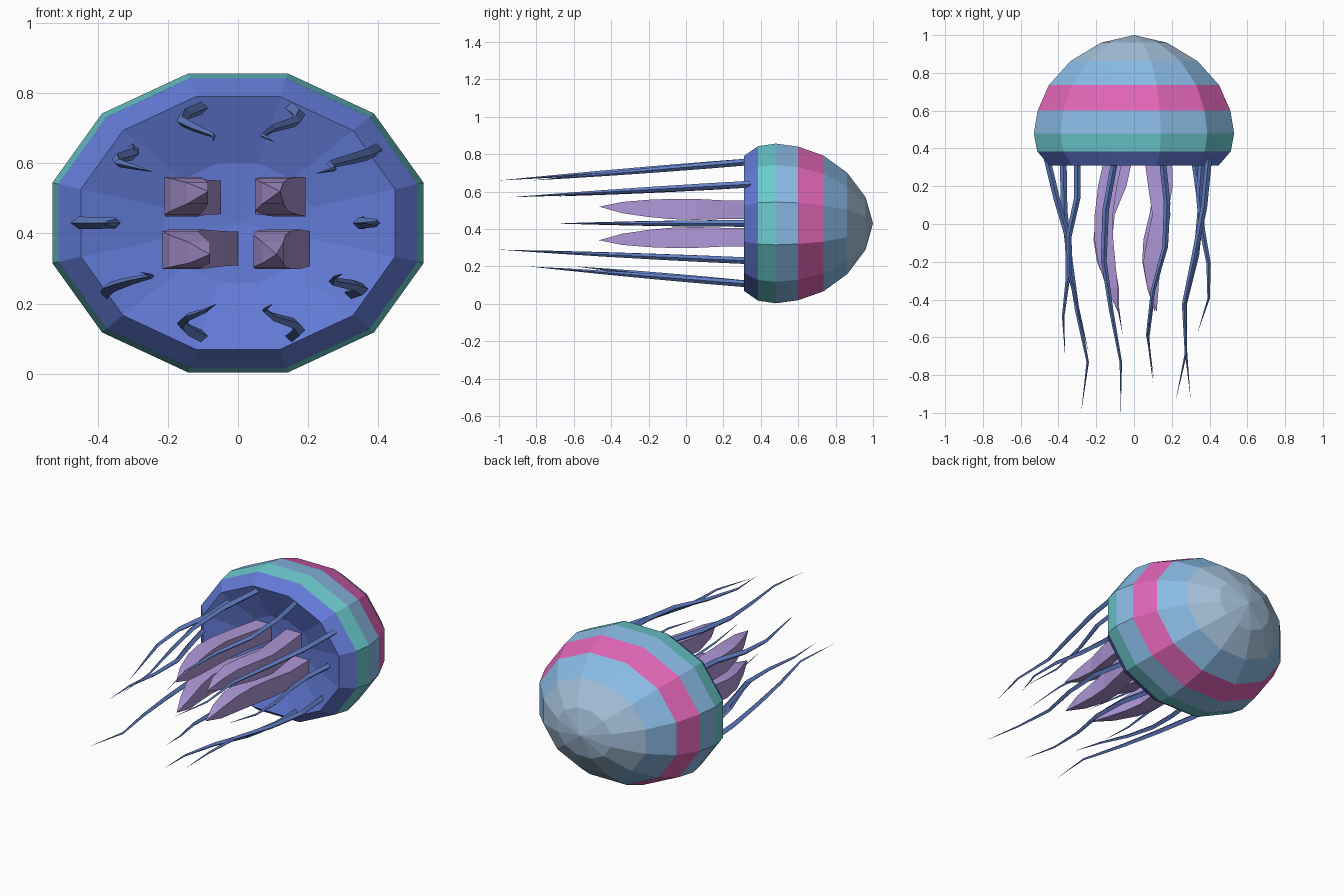
import bpy, bmesh, math

if "Cube" in bpy.data.objects:
    bpy.data.objects.remove(bpy.data.objects["Cube"])

CZ = 0.43            # height of the bell axis
RX, RZ = 0.549, 0.442  # bell ellipse radii
SIDES = 12


def material(name, hex_code):
    def lin(c):
        return c / 12.92 if c <= 0.04045 else ((c + 0.055) / 1.055) ** 2.4
    m = bpy.data.materials.new(name)
    rgb = [lin(int(hex_code[i:i + 2], 16) / 255) for i in (0, 2, 4)]
    m.diffuse_color = (*rgb, 1)
    m.use_nodes = True
    m.node_tree.nodes["Principled BSDF"].inputs["Base Color"].default_value = m.diffuse_color
    return m


GREY = material("pale grey blue", "A6C2DC")
SKY = material("sky blue", "8ABBE6")
PINK = material("pink", "E266B8")
TEAL = material("teal", "6CCBD0")
INDIGO = material("indigo", "627AD6")
STEEL = material("tentacle blue", "6583CC")
LILAC = material("lilac", "AF98D8")


def loft(name, rings, mats, band=None):
    """Skin a list of rings; a ring of one point closes the form to a tip."""
    bm = bmesh.new()
    vs = [[bm.verts.new(p) for p in r] for r in rings]
    for k, (a, b) in enumerate(zip(vs, vs[1:])):
        n = max(len(a), len(b))
        for i in range(n):
            j = (i + 1) % n
            if len(a) == 1:
                quad = [a[0], b[j], b[i]]
            elif len(b) == 1:
                quad = [a[i], a[j], b[0]]
            else:
                quad = [a[i], a[j], b[j], b[i]]
            f = bm.faces.new(quad)
            f.material_index = band[k] if band else 0
    if len(vs[0]) > 1:
        bm.faces.new(vs[0])
    bmesh.ops.recalc_face_normals(bm, faces=bm.faces[:])
    me = bpy.data.meshes.new(name)
    bm.to_mesh(me)
    bm.free()
    for m in mats:
        me.materials.append(m)
    ob = bpy.data.objects.new(name, me)
    bpy.context.collection.objects.link(ob)
    return ob


# Bell: profile of (y, scale) from the apex round the rim to the hollow underside
profile = [(1.0, 0), (0.96, 0.33), (0.862, 0.635), (0.735, 0.85), (0.60, 0.962),
           (0.48, 1.0), (0.385, 0.967), (0.31, 0.845), (0.385, 0.40), (0.40, 0)]
rings = []
for y, s in profile:
    if s == 0:
        rings.append([(0, y, CZ)])
        continue
    angles = [math.radians(15 + 360 / SIDES * i) for i in range(SIDES)]
    rings.append([(RX * s * math.cos(t), y, CZ + RZ * s * math.sin(t)) for t in angles])
loft("bell", rings, [GREY, SKY, PINK, TEAL, INDIGO], [0, 0, 1, 2, 1, 3, 4, 4, 4])


# Oral arms: rectangular, swaying sideways and tapering to a tip
arm_y = [0.385, 0.2, 0.05, -0.08, -0.2, -0.34, -0.465]
arm_half = [(0.05, 0.048), (0.05, 0.05), (0.048, 0.056), (0.05, 0.054),
            (0.046, 0.046), (0.03, 0.03), (0, 0)]
arms = {
    "upper_left_arm": (1, [-0.10, -0.14, -0.16, -0.16, -0.145, -0.115, -0.085]),
    "lower_left_arm": (-1, [-0.05, -0.09, -0.15, -0.165, -0.15, -0.11, -0.08]),
    "upper_right_arm": (1, [0.10, 0.125, 0.145, 0.12, 0.095, 0.10, 0.12]),
    "lower_right_arm": (-1, [0.15, 0.155, 0.13, 0.10, 0.09, 0.10, 0.11]),
}
for name, (side, xs) in arms.items():
    rings = []
    for k, (x, y, (hx, hz)) in enumerate(zip(xs, arm_y, arm_half)):
        z = CZ + side * (0.073 + 0.017 * (k / 6) ** 2)
        if hx == 0:
            rings.append([(x, y, z)])
        else:
            rings.append([(x + a * hx, y, z + b * hz)
                          for a, b in ((-1, -1), (1, -1), (1, 1), (-1, 1))])
    loft(name, rings, [LILAC])


# Tentacles: diamond section; (root z, tip z, tip y, sideways path from root to tip)
tentacles = [
    (0.43, 0.43, -0.58, [0.36, 0.345, 0.36, 0.395, 0.395, 0.335]),
    (0.64, 0.57, -0.94, [0.395, 0.37, 0.32, 0.265, 0.275, 0.22]),
    (0.76, 0.66, -0.82, [0.15, 0.175, 0.165, 0.10, 0.07, 0.105]),
    (0.76, 0.66, -1.0, [-0.10, -0.15, -0.16, -0.12, -0.07, -0.07]),
    (0.64, 0.575, -0.68, [-0.30, -0.30, -0.345, -0.34, -0.29, -0.24]),
    (0.43, 0.43, -0.70, [-0.46, -0.41, -0.35, -0.35, -0.375, -0.365]),
    (0.23, 0.29, -1.0, [-0.375, -0.37, -0.34, -0.30, -0.245, -0.28]),
    (0.105, 0.20, -0.59, [-0.10, -0.14, -0.16, -0.14, -0.09, -0.06]),
    (0.105, 0.20, -0.84, [0.15, 0.175, 0.16, 0.10, 0.075, 0.10]),
    (0.23, 0.285, -0.93, [0.32, 0.355, 0.33, 0.27, 0.275, 0.30]),
]
ROOT_Y = 0.345
for n, (z0, z1, y1, xs) in enumerate(tentacles):
    rings = []
    for k, x in enumerate(xs):
        t = k / (len(xs) - 1)
        y, z = ROOT_Y + (y1 - ROOT_Y) * t, z0 + (z1 - z0) * t
        r = 0.018 * (1 - t ** 2)
        if k == len(xs) - 1:
            rings.append([(x, y, z)])
        else:
            rings.append([(x - r, y, z), (x, y, z - r), (x + r, y, z), (x, y, z + r)])
    loft(f"tentacle_{n + 1}", rings, [STEEL])
